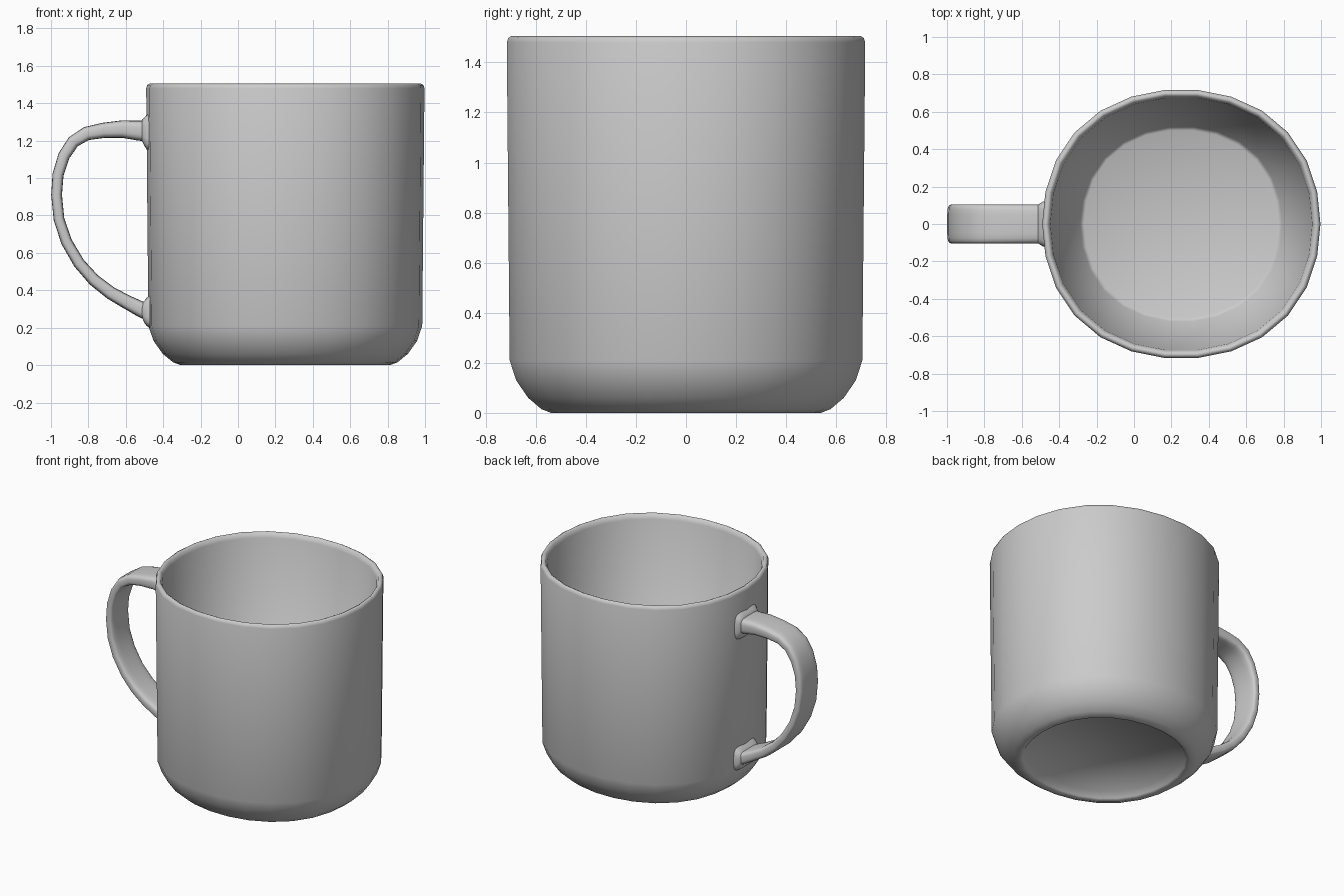
import bpy, bmesh, math
from mathutils import Vector

if "Cube" in bpy.data.objects:
    bpy.data.objects.remove(bpy.data.objects["Cube"])


def make_object(name, rings, closed_ends, angle):
    """Skin a list of equal-length vertex rings and cap both ends."""
    bm = bmesh.new()
    loops = [[bm.verts.new(p) for p in ring] for ring in rings]
    n = len(loops[0])
    for a, b in zip(loops, loops[1:]):
        for i in range(n):
            j = (i + 1) % n
            bm.faces.new((a[i], a[j], b[j], b[i]))
    if closed_ends:
        bm.faces.new(loops[0])
        bm.faces.new(loops[-1])
    bmesh.ops.recalc_face_normals(bm, faces=bm.faces[:])
    mesh = bpy.data.meshes.new(name)
    bm.to_mesh(mesh)
    bm.free()
    obj = bpy.data.objects.new(name, mesh)
    bpy.context.collection.objects.link(obj)
    bpy.ops.object.select_all(action='DESELECT')
    obj.select_set(True)
    bpy.context.view_layer.objects.active = obj
    bpy.ops.object.shade_smooth_by_angle(angle=math.radians(angle))
    return obj


# Cup: one lathe profile from recessed underside, over the rim, to inner floor
SIDES, CX, SQUASH = 26, 0.253, 0.968
profile = [
    (0.505, 0.05), (0.53, 0.01), (0.54, 0.003), (0.56, 0.0),
    (0.60, 0.015), (0.655, 0.06), (0.705, 0.13), (0.732, 0.21),
    (0.744, 1.48), (0.738, 1.498), (0.725, 1.505),
    (0.711, 1.498), (0.700, 1.47), (0.54, 0.11), (0.52, 0.10),
]
cup_rings = []
for r, z in profile:
    ring = []
    for i in range(SIDES):
        a = 2 * math.pi * i / SIDES
        q = r * (1 + 0.025 * math.sin(2 * a) ** 2)  # slightly squarish round
        ring.append((CX + q * math.cos(a), SQUASH * q * math.sin(a), z))
    cup_rings.append(ring)
make_object("cup", cup_rings, True, 95)

# Handle: flat rounded strap swept along a path
# path entries: x, z, half thickness, half width
path = [
    (-0.465, 1.25, 0.056, 0.104), (-0.53, 1.254, 0.054, 0.104),
    (-0.62, 1.262, 0.047, 0.104), (-0.72, 1.255, 0.041, 0.104),
    (-0.81, 1.238, 0.037, 0.104), (-0.88, 1.195, 0.034, 0.104),
    (-0.93, 1.12, 0.032, 0.104), (-0.962, 1.02, 0.030, 0.104),
    (-0.970, 0.91, 0.029, 0.104), (-0.957, 0.78, 0.029, 0.104),
    (-0.917, 0.66, 0.030, 0.104), (-0.85, 0.545, 0.031, 0.104),
    (-0.77, 0.455, 0.033, 0.104), (-0.68, 0.385, 0.035, 0.104),
    (-0.59, 0.335, 0.038, 0.104), (-0.525, 0.302, 0.042, 0.104),
    (-0.465, 0.275, 0.045, 0.104),
]


def rounded_ring(centre, normal, t, w):
    ring = []
    for i in range(20):
        a = 2 * math.pi * (i + 0.5) / 20
        c, s = math.cos(a), math.sin(a)
        u = w * math.copysign(abs(c) ** 0.4, c)
        v = t * math.copysign(abs(s) ** 0.55, s)
        ring.append(centre + Vector((0, u, 0)) + normal * v)
    return ring


def strap_section(k):
    x, z, t, w = path[k]
    a, b = path[max(k - 1, 0)], path[min(k + 1, len(path) - 1)]
    tangent = Vector((b[0] - a[0], 0, b[1] - a[1])).normalized()
    return rounded_ring(Vector((x, 0, z)), Vector((-tangent.z, 0, tangent.x)), t, w)


make_object("handle", [strap_section(k) for k in range(len(path))], True, 60)

# Collars: small flares where the handle meets the cup
for name, z, t in (("upper_collar", 1.247, 0.105), ("lower_collar", 0.285, 0.088)):
    rings = [rounded_ring(Vector((x, 0, z + dz)), Vector((0, 0, 1)), t - d, 0.125 - d * 0.45)
             for x, d, dz in ((-0.470, 0, 0), (-0.488, 0.012, 0),
                              (-0.500, 0.028, 0), (-0.512, 0.046, 0.008))]
    make_object(name, rings, True, 60)
